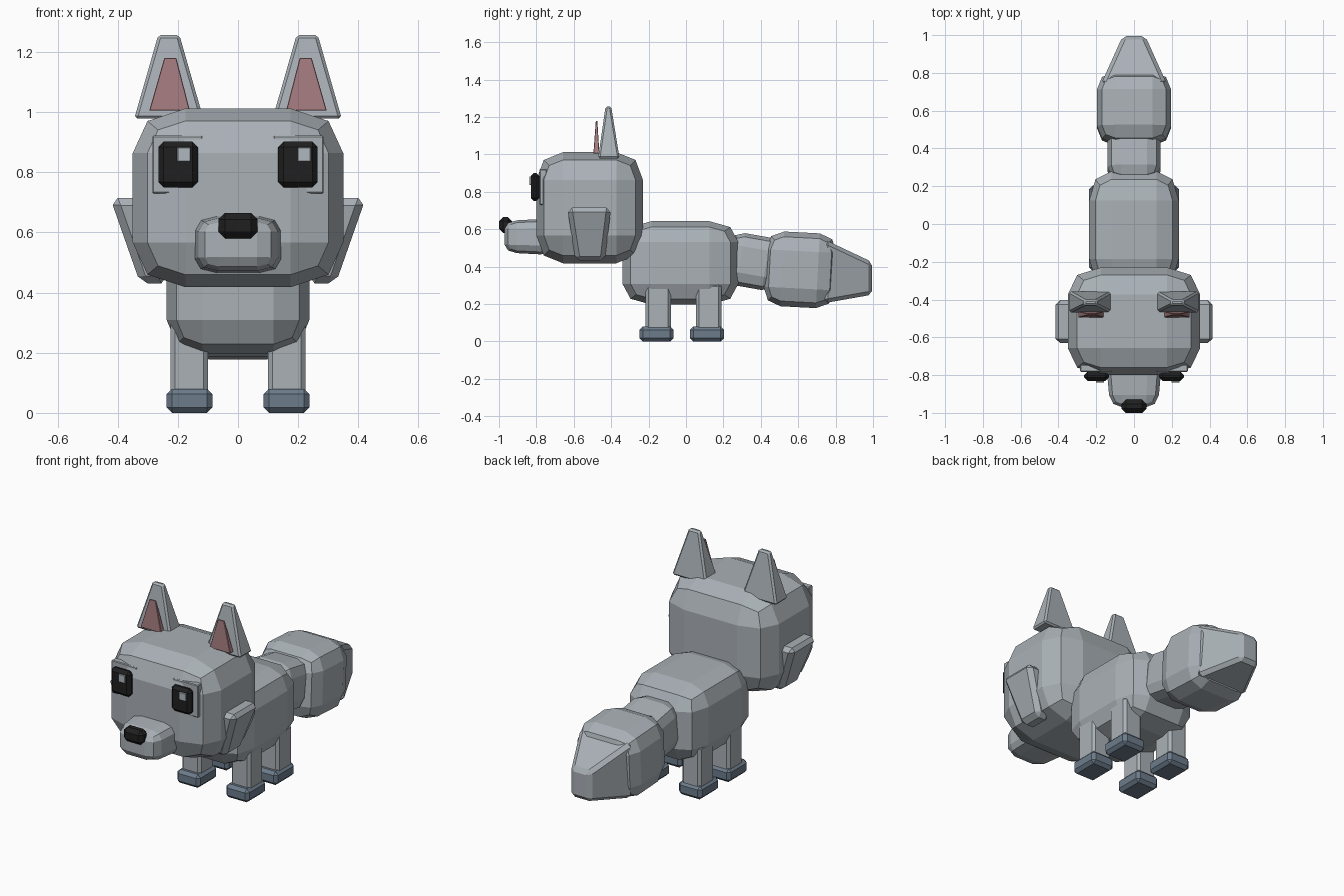
import bpy, bmesh, math
from mathutils import Matrix, Vector

cube = bpy.data.objects.get("Cube")
if cube:
    bpy.data.objects.remove(cube, do_unlink=True)


def material(name, rgb):
    m = bpy.data.materials.new(name)
    m.use_nodes = True
    m.diffuse_color = (*rgb, 1)
    m.node_tree.nodes["Principled BSDF"].inputs["Base Color"].default_value = (*rgb, 1)
    return m


FUR = material("grey fur", (0.40, 0.44, 0.47))
PAW = material("slate paw", (0.15, 0.20, 0.26))
PINK = material("ear pink", (0.37, 0.20, 0.21))
BLACK = material("black", (0.014, 0.014, 0.014))
GLINT = material("eye glint", (0.43, 0.48, 0.52))


def finish(bm, name, mat):
    bmesh.ops.recalc_face_normals(bm, faces=bm.faces)
    mesh = bpy.data.meshes.new(name)
    bm.to_mesh(mesh)
    bm.free()
    mesh.materials.append(mat)
    obj = bpy.data.objects.new(name, mesh)
    bpy.context.collection.objects.link(obj)
    return obj


def bevel(obj, width):
    mod = obj.modifiers.new("bevel", "BEVEL")
    mod.width = width
    mod.segments = 1
    return obj


def puffy(name, centre, half, mat=FUR, tilt=0, front=(1, 1)):
    """Faceted rounded box; front scales x and z at its -y end."""
    bm = bmesh.new()
    bmesh.ops.create_cube(bm, size=2)
    bmesh.ops.subdivide_edges(bm, edges=bm.edges[:], cuts=2, use_grid_fill=True)
    for v in bm.verts:
        outer = sum(abs(c) > 0.9 for c in v.co)
        reach = {1: 1.0, 2: 0.86, 3: 0.76}[outer]
        v.co = Vector([math.copysign(reach if abs(c) > 0.9 else 0.5, c) for c in v.co])
        t = (1 - v.co.y) / 2
        v.co.x *= 1 + (front[0] - 1) * t
        v.co.z *= 1 + (front[1] - 1) * t
    place = (Matrix.Translation(centre) @ Matrix.Rotation(math.radians(tilt), 4, "X")
             @ Matrix.Diagonal((*half, 1)))
    bmesh.ops.transform(bm, matrix=place, verts=bm.verts)
    return finish(bm, name, mat)


def block(name, low, high, mat=FUR, width=0.012, side=1, along_y=False):
    """Tapered box between two rectangles (a0, a1, b0, b1, level)."""
    bm = bmesh.new()
    bmesh.ops.create_cube(bm, size=2)
    for v in bm.verts:
        a0, a1, b0, b1, level = high if v.co.z > 0 else low
        a = a1 if v.co.x > 0 else a0
        b = b1 if v.co.y > 0 else b0
        v.co = (a * side, level, b) if along_y else (a * side, b, level)
    return bevel(finish(bm, name, mat), width)


def box(name, x, y, z, mat=FUR, width=0.012, side=1):
    return block(name, (*x, *y, z[0]), (*x, *y, z[1]), mat, width, side)


# Head, muzzle and nose
puffy("head", (0, -0.515, 0.715), (0.35, 0.285, 0.297))
puffy("muzzle", (0, -0.84, 0.56), (0.15, 0.13, 0.098), front=(0.84, 0.86))
box("nose", (-0.065, 0.065), (-1.0, -0.93), (0.58, 0.665), BLACK, 0.022)

# Body and tail
puffy("body", (0, -0.03, 0.42), (0.237, 0.31, 0.223))
puffy("tail_base", (0, 0.36, 0.427), (0.14, 0.14, 0.142), tilt=-10)
puffy("tail_middle", (0, 0.61, 0.383), (0.197, 0.19, 0.2), tilt=-3)
block("tail_tip", (-0.175, 0.175, 0.205, 0.545, 0.74),
      (-0.06, 0.06, 0.25, 0.425, 0.995), width=0.02, along_y=True)

for side, label in ((1, "left"), (-1, "right")):
    # Ears
    block(label + "_ear", (0.115, 0.345, -0.47, -0.355, 0.978),
          (0.195, 0.265, -0.43, -0.40, 1.257), side=side, width=0.01)
    block(label + "_inner_ear", (0.16, 0.295, -0.495, -0.463, 1.005),
          (0.205, 0.245, -0.482, -0.474, 1.18), PINK, 0.002, side)
    # Cheek tufts
    block(label + "_cheek", (0.23, 0.325, -0.59, -0.435, 0.43),
          (0.325, 0.425, -0.635, -0.40, 0.715), side=side, width=0.025)
    # Eyes, with both glints on the same side of the pupil
    box(label + "_eye_plate", (0.118, 0.285), (-0.783, -0.745), (0.73, 0.922),
        side=side, width=0.004)
    box(label + "_eye", (0.133, 0.265), (-0.83, -0.783), (0.75, 0.902), BLACK, 0.018, side)
    glint = 0.2 * side + 0.02
    box(label + "_eye_glint", (glint - 0.022, glint + 0.022), (-0.838, -0.825),
        (0.836, 0.882), GLINT, 0.002)
    # Legs and paws
    for y, end in ((-0.148, "front"), (0.122, "back")):
        box(f"{end}_{label}_leg", (0.1, 0.225), (y - 0.068, y + 0.068), (0.05, 0.31),
            side=side, width=0.015)
        foot = y - 0.01
        box(f"{end}_{label}_paw", (0.085, 0.237), (foot - 0.091, foot + 0.091),
            (0.0, 0.08), PAW, 0.018, side)
